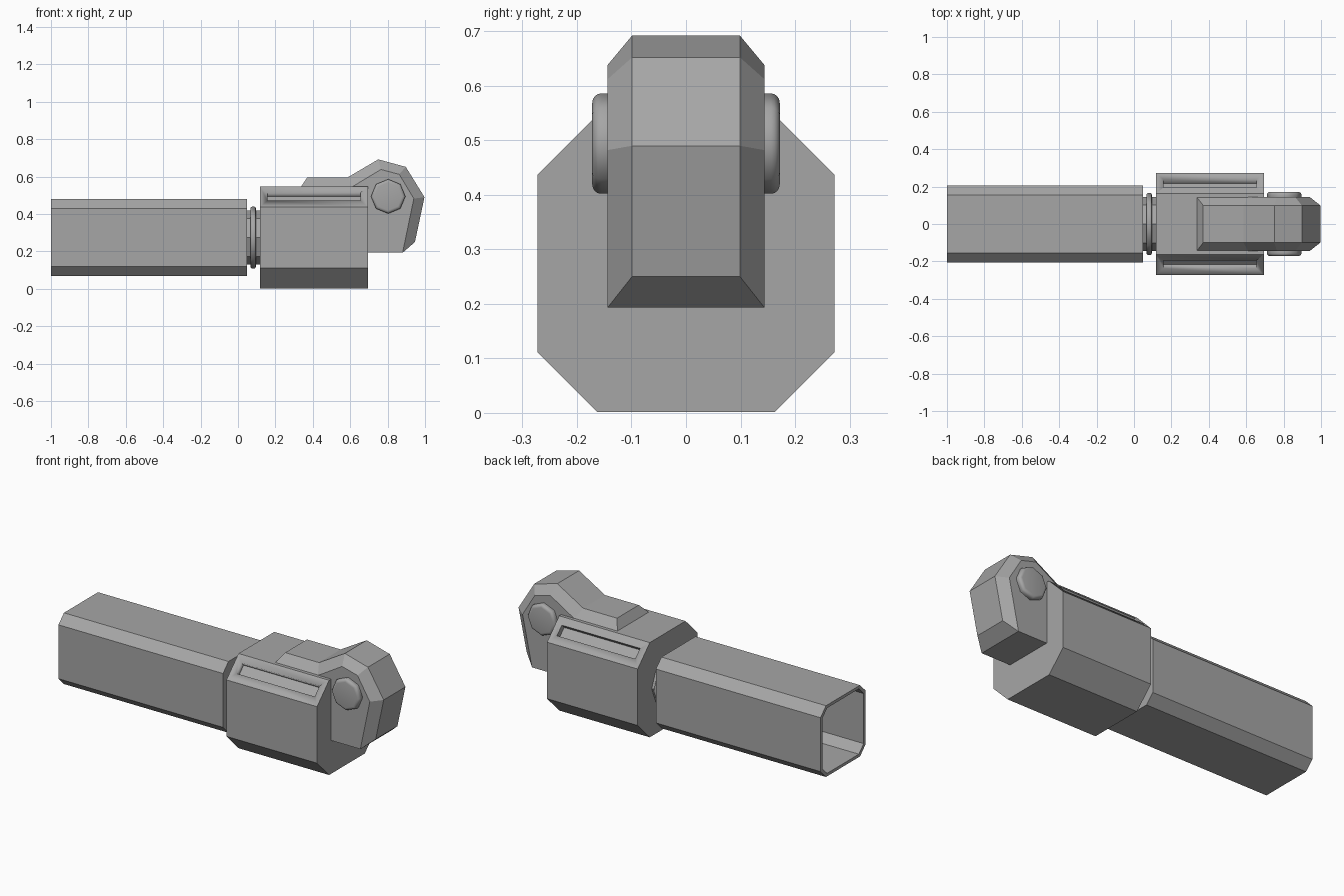
import bpy, bmesh, math
from mathutils import Matrix

if "Cube" in bpy.data.objects:
    bpy.data.objects.remove(bpy.data.objects["Cube"])

grey = bpy.data.materials.new("plain_grey")
grey.use_nodes = True
colour = (0.38, 0.38, 0.38, 1)
grey.diffuse_color = colour
grey.node_tree.nodes["Principled BSDF"].inputs["Base Color"].default_value = colour

MID_Z = 0.274


def finish(name, bm, angle=20):
    """Turn a bmesh into a grey object with sharp edges kept."""
    bmesh.ops.recalc_face_normals(bm, faces=bm.faces)
    mesh = bpy.data.meshes.new(name)
    bm.to_mesh(mesh)
    bm.free()
    mesh.materials.append(grey)
    ob = bpy.data.objects.new(name, mesh)
    bpy.context.collection.objects.link(ob)
    select(ob)
    bpy.ops.object.shade_smooth_by_angle(angle=math.radians(angle))
    return ob


def select(ob):
    bpy.ops.object.select_all(action='DESELECT')
    ob.select_set(True)
    bpy.context.view_layer.objects.active = ob


def octagon(bm, x, half, cut):
    """Ring of vertices: a square with cut corners, facing along x."""
    inner = half - cut
    pts = [(inner, half), (half, inner), (half, -inner), (inner, -half)]
    pts += [(-y, -z) for y, z in pts]
    return [bm.verts.new((x, y, MID_Z + z)) for y, z in pts]


def bridge(bm, a, b):
    for i in range(len(a)):
        j = (i + 1) % len(a)
        bm.faces.new((a[i], a[j], b[j], b[i]))


def disc(name, radius, depth, axis, centre, bevel):
    """Eight-sided cylinder with softened rims."""
    bm = bmesh.new()
    bmesh.ops.create_cone(bm, cap_ends=True, segments=8, radius1=radius,
                          radius2=radius, depth=depth)
    rims = [e for e in bm.edges if abs(e.verts[0].co.z - e.verts[1].co.z) < 1e-5]
    if bevel:
        bmesh.ops.bevel(bm, geom=rims, offset=bevel, segments=4,
                        profile=0.5, affect='EDGES')
    turn = Matrix.Rotation(math.pi / 2, 4, axis)
    bmesh.ops.transform(bm, matrix=Matrix.Translation(centre) @ turn, verts=bm.verts)
    return finish(name, bm, 50 if bevel else 20)


# Hollow handle tube, open at its far end
bm = bmesh.new()
rings = [octagon(bm, 0.048, 0.205, 0.05), octagon(bm, -1, 0.205, 0.05),
         octagon(bm, -1, 0.188, 0.044), octagon(bm, 0.03, 0.188, 0.044)]
for a, b in zip(rings, rings[1:]):
    bridge(bm, a, b)
bm.faces.new(rings[0])
bm.faces.new(rings[-1])
finish("handle_tube", bm)

# Neck between tube and body, with a raised collar
disc("neck", 0.145, 0.1, 'Y', (0.082, 0, MID_Z), 0)
disc("neck_collar", 0.165, 0.028, 'Y', (0.081, 0, MID_Z), 0.008)

# Main body block
bm = bmesh.new()
ends = [octagon(bm, x, 0.2725, 0.11) for x in (0.117, 0.694)]
bridge(bm, *ends)
for ring in ends:
    bm.faces.new(ring)
body = finish("body", bm)

# Long slots cut into both upper chamfers
for side in (-1, 1):
    bm = bmesh.new()
    bmesh.ops.create_cube(bm, size=1)
    place = (Matrix.Translation((0.406, side * 0.216, 0.493))
             @ Matrix.Rotation(-side * math.pi / 4, 4, 'X')
             @ Matrix.Diagonal((0.498, 0.062, 0.06, 1)))
    bmesh.ops.transform(bm, matrix=place, verts=bm.verts)
    cutter = finish("slot_cutter", bm)
    cutter.hide_render = True
    mod = body.modifiers.new("slot", 'BOOLEAN')
    mod.operation = 'DIFFERENCE'
    mod.solver = 'EXACT'
    mod.object = cutter
    select(body)
    bpy.ops.object.modifier_apply(modifier=mod.name)
    bpy.data.objects.remove(cutter)

# Bent lever: a raised spine with sloping shoulders down to its sides
spine = [(0.37, 0.595), (0.585, 0.595), (0.75, 0.692), (0.897, 0.652),
         (0.997, 0.49), (0.946, 0.25)]
shoulder = [(0.336, 0.545), (0.61, 0.545), (0.764, 0.638), (0.862, 0.612),
            (0.94, 0.482), (0.88, 0.193)]
root = [(0.6, 0.193), (0.6, 0.48), (0.336, 0.48)]
bm = bmesh.new()


def line(points, y):
    return [bm.verts.new((x, y, z)) for x, z in points]


sides = [line(shoulder + root, y) for y in (-0.144, 0.144)]
tops = [line(spine, y) for y in (-0.099, 0.099)]
strips = [sides[0][:6], tops[0], tops[1], sides[1][:6]]
for a, b in zip(strips, strips[1:]):
    for i in range(5):
        bm.faces.new((a[i], a[i + 1], b[i + 1], b[i]))
for i in (0, 5):
    bm.faces.new([s[i] for s in strips])
for i in range(5, 9):
    j = (i + 1) % 9
    bm.faces.new((sides[0][i], sides[0][j], sides[1][j], sides[1][i]))
for s in sides:
    bm.faces.new(s)
finish("lever", bm, 5)

# Pivot bolt heads on both sides of the lever
for name, side in (("right_pivot", -1), ("left_pivot", 1)):
    disc(name, 0.092, 0.05, 'X', (0.803, side * 0.147, 0.494), 0.016)
